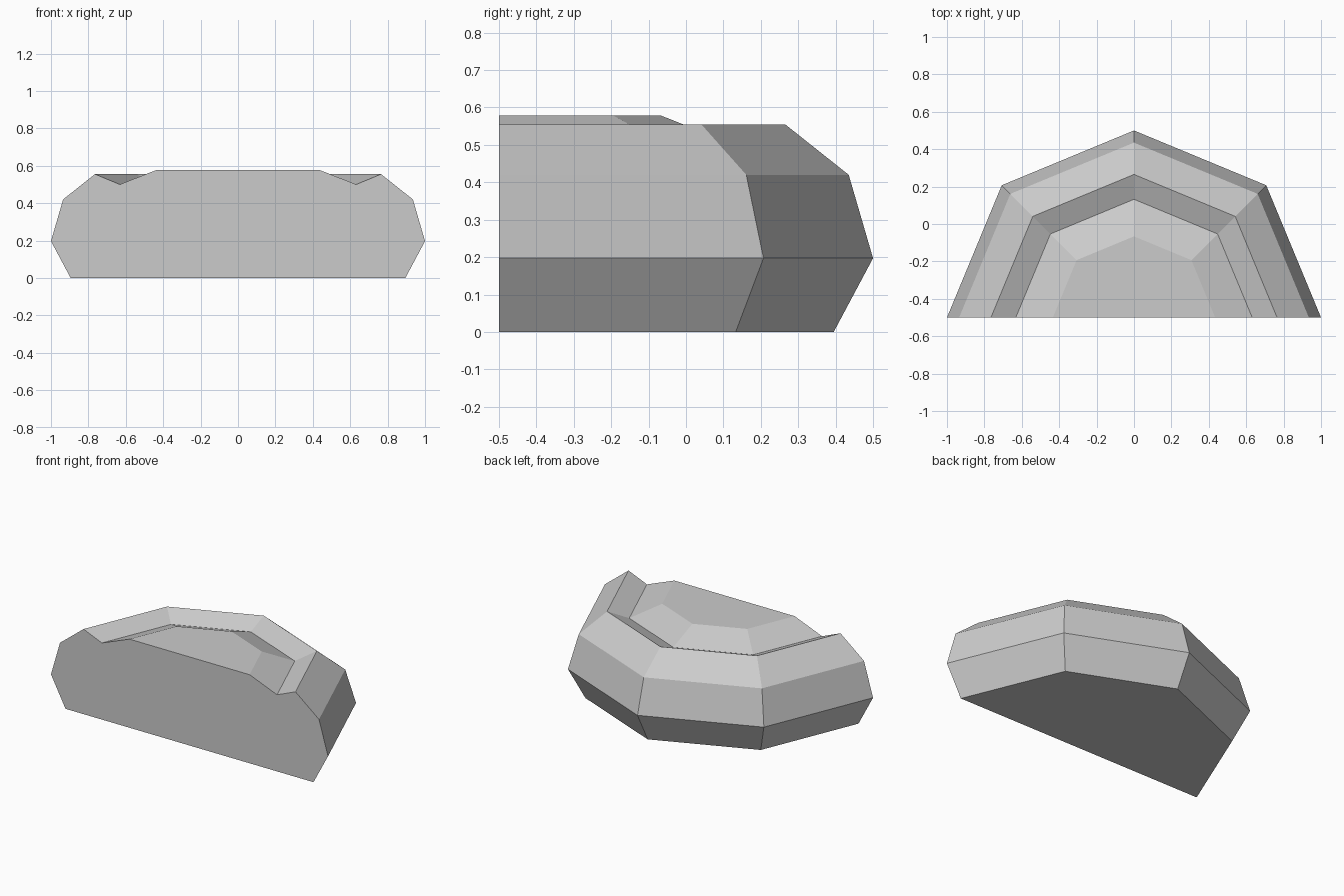
import bpy, bmesh
from math import cos, sin, pi

cube = bpy.data.objects.get("Cube")
if cube:
    bpy.data.objects.remove(cube, do_unlink=True)

# Single stone colour
stone = bpy.data.materials.new("light_grey_stone")
stone.use_nodes = True
colour = (0.6, 0.6, 0.6, 1)
stone.diffuse_color = colour
stone.node_tree.nodes["Principled BSDF"].inputs["Base Color"].default_value = colour

# Profile of the half basin as (radius, height), from the base over the rim to the mound
PROFILE = [(0.895, 0), (1, 0.197), (0.935, 0.42), (0.765, 0.555),
           (0.632, 0.5), (0.434, 0.578)]
SIDES = 4

bm = bmesh.new()
rings = [[bm.verts.new((r * cos(pi * i / SIDES), r * sin(pi * i / SIDES) - 0.5, z))
          for i in range(SIDES + 1)] for r, z in PROFILE]

# Faceted walls, rim and groove
for low, high in zip(rings, rings[1:]):
    for i in range(SIDES):
        bm.faces.new((low[i], low[i + 1], high[i + 1], high[i]))

# Base, mound top and flat cut front
bm.faces.new(rings[0][::-1])
bm.faces.new(rings[-1])
bm.faces.new([ring[-1] for ring in rings] + [ring[0] for ring in reversed(rings)])
bmesh.ops.recalc_face_normals(bm, faces=bm.faces)

mesh = bpy.data.meshes.new("half_round_stone_bed")
bm.to_mesh(mesh)
bm.free()
mesh.materials.append(stone)
bed = bpy.data.objects.new("half_round_stone_bed", mesh)
bpy.context.collection.objects.link(bed)
